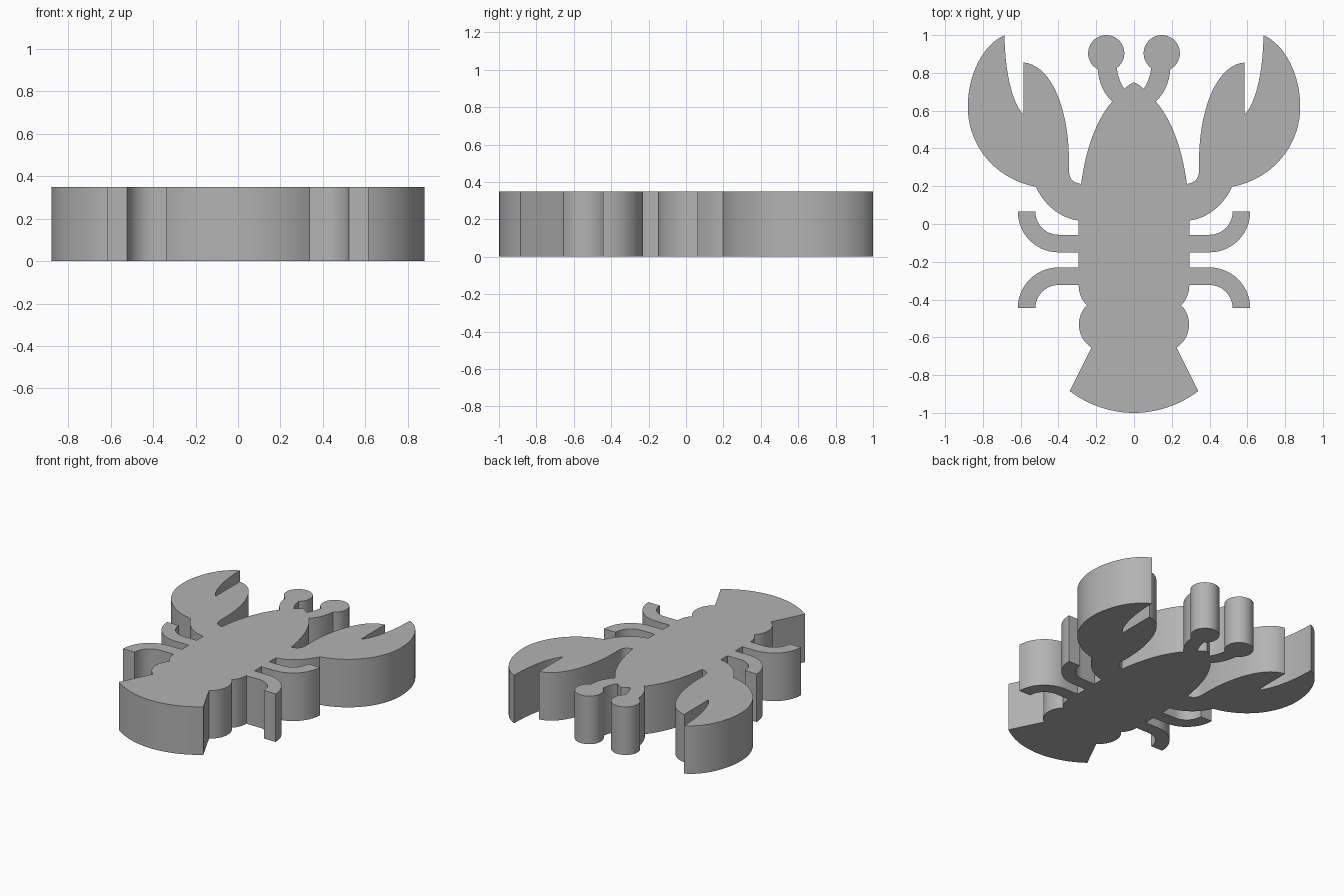
import bpy, bmesh, math
from mathutils import Vector
from mathutils.geometry import interpolate_bezier

if "Cube" in bpy.data.objects:
    bpy.data.objects.remove(bpy.data.objects["Cube"])

HEIGHT = 0.35
half = []  # right half of the outline, from head tip to tail tip


def line(*pts):
    half.extend(pts)


def curve(c1, c2, end, n=14):
    """Bezier from the last outline point to end."""
    pts = [Vector((*p, 0)) for p in (half[-1], c1, c2, end)]
    half.extend((p.x, p.y) for p in interpolate_bezier(*pts, n + 1)[1:])


def arc(cx, cy, r, a0, a1, n=14):
    """Circular arc, angles in degrees."""
    for i in range(n + 1):
        a = math.radians(a0 + (a1 - a0) * i / n)
        half.append((cx + r * math.cos(a), cy + r * math.sin(a)))


# head tip and inner edge of eye stalk
line((0, 0.75))
curve((0.02, 0.742), (0.038, 0.73), (0.05, 0.715), 4)
curve((0.07, 0.74), (0.085, 0.78), (0.091, 0.825), 6)
# eye
arc(0.147, 0.904, 0.096, 232, -62, 36)
# outer edge of eye stalk
curve((0.187, 0.75), (0.16, 0.69), (0.116, 0.648), 8)
# side of the shell
curve((0.2, 0.55), (0.255, 0.4), (0.28, 0.212))
# armpit and inner edge of the claw
curve((0.325, 0.22), (0.345, 0.24), (0.345, 0.29), 8)
curve((0.335, 0.56), (0.42, 0.84), (0.585, 0.855), 20)
# notch between the pincers
line((0.585, 0.58))
curve((0.64, 0.63), (0.685, 0.8), (0.685, 1.0))
# outer edge of the claw
curve((0.8, 0.95), (0.88, 0.79), (0.88, 0.62), 16)
curve((0.88, 0.42), (0.74, 0.24), (0.52, 0.197), 18)
# underside of the arm
curve((0.475, 0.1), (0.39, 0.03), (0.293, 0.018), 10)
# front leg
line((0.293, -0.058))
arc(0.4, 0.065, 0.122, -90, 0)
arc(0.4, 0.065, 0.215, 0, -90)
line((0.293, -0.15))
# rear leg
line((0.293, -0.23))
arc(0.4, -0.445, 0.215, 90, 0)
arc(0.4, -0.445, 0.122, 0, 90)
line((0.293, -0.323))
# tail segments
curve((0.293, -0.365), (0.277, -0.405), (0.25, -0.43), 6)
curve((0.31, -0.49), (0.308, -0.6), (0.225, -0.655), 14)
# tail fan
line((0.34, -0.885))
curve((0.24, -0.96), (0.12, -1.0), (0, -1.0), 12)

# full outline, mirrored, then extruded
outline = half + [(-x, y) for x, y in reversed(half[1:-1])]
bm = bmesh.new()
base = bm.faces.new([bm.verts.new((x, y, 0)) for x, y in outline])
top = bmesh.ops.extrude_face_region(bm, geom=[base], use_keep_orig=True)
bmesh.ops.translate(bm, vec=(0, 0, HEIGHT),
                    verts=[v for v in top["geom"] if isinstance(v, bmesh.types.BMVert)])
bmesh.ops.recalc_face_normals(bm, faces=bm.faces)
mesh = bpy.data.meshes.new("lobster_body")
bm.to_mesh(mesh)
bm.free()
body = bpy.data.objects.new("lobster_body", mesh)
bpy.context.collection.objects.link(body)

grey = bpy.data.materials.new("plain grey")
grey.diffuse_color = (0.45, 0.45, 0.45, 1)
grey.use_nodes = True
grey.node_tree.nodes["Principled BSDF"].inputs["Base Color"].default_value = grey.diffuse_color
mesh.materials.append(grey)

# smooth curved walls, sharp corners
bpy.context.view_layer.objects.active = body
body.select_set(True)
bpy.ops.object.shade_smooth_by_angle(angle=math.radians(30))
